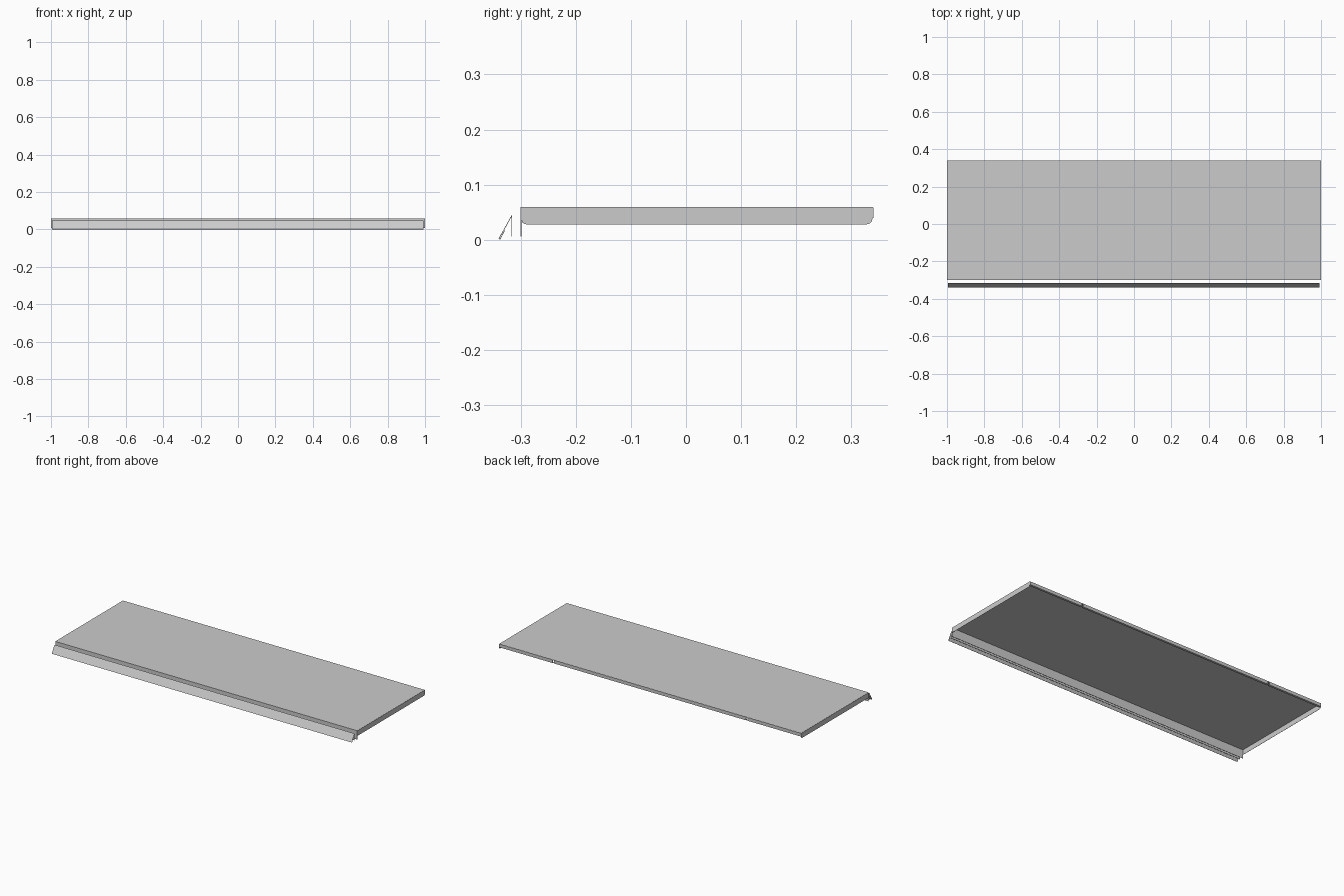
import bpy, bmesh, math

if "Cube" in bpy.data.objects:
    bpy.data.objects.remove(bpy.data.objects["Cube"])

T = 0.0012  # sheet thickness


def finish(name, bm):
    mesh = bpy.data.meshes.new(name)
    bm.normal_update()
    bm.to_mesh(mesh)
    bm.free()
    ob = bpy.data.objects.new(name, mesh)
    bpy.context.collection.objects.link(ob)
    mod = ob.modifiers.new("thickness", 'SOLIDIFY')
    mod.thickness = T
    mod.offset = 0
    mod.use_even_offset = True
    return ob


def folded_sheet(name, profile, spans):
    """Open (y, z) profile swept along x over each span."""
    bm = bmesh.new()
    for x0, x1 in spans:
        a = [bm.verts.new((x0, y, z)) for y, z in profile]
        b = [bm.verts.new((x1, y, z)) for y, z in profile]
        for i in range(len(profile) - 1):
            bm.faces.new((a[i], a[i + 1], b[i + 1], b[i]))
    return finish(name, bm)


def arc(cy, cz, r, a0, a1, n=4):
    return [(cy + r * math.cos(math.radians(a0 + (a1 - a0) * i / n)),
             cz + r * math.sin(math.radians(a0 + (a1 - a0) * i / n)))
            for i in range(n + 1)]


TOP, FRONT, BACK = 0.0584, -0.2994, 0.3394

# Shelf top folded down into the tall front flange
folded_sheet("shelf_top_and_front_flange",
             [(BACK, TOP), (FRONT, TOP), (FRONT, 0.006)], [(-0.999, 0.999)])

# Back flange with bottom return lip, interrupted by two narrow slots
S, G = 0.64, 0.004
folded_sheet("back_flange",
             [(BACK, TOP), (BACK, 0.040), (BACK - 0.012, 0.040)],
             [(-0.998, -S - G), (-S + G, S - G), (S + G, 0.998)])

# Side flanges with rounded lower corners
outline = ([(BACK, TOP), (FRONT + 0.001, TOP)]
           + arc(FRONT + 0.009, 0.036, 0.008, 180, 270)
           + arc(BACK - 0.011, 0.038, 0.010, 270, 360))
for side, x in (("left", -0.9994), ("right", 0.9994)):
    bm = bmesh.new()
    bm.faces.new([bm.verts.new((x, y, z)) for y, z in outline])
    finish(side + "_side_flange", bm)

# Label holder: upright back plate, sloping face and gripping hook
folded_sheet("label_holder",
             [(-0.316, 0.006), (-0.316, 0.044), (-0.3395, 0.002),
              (-0.3375, 0.001), (-0.329, 0.017)], [(-0.994, 0.991)])
